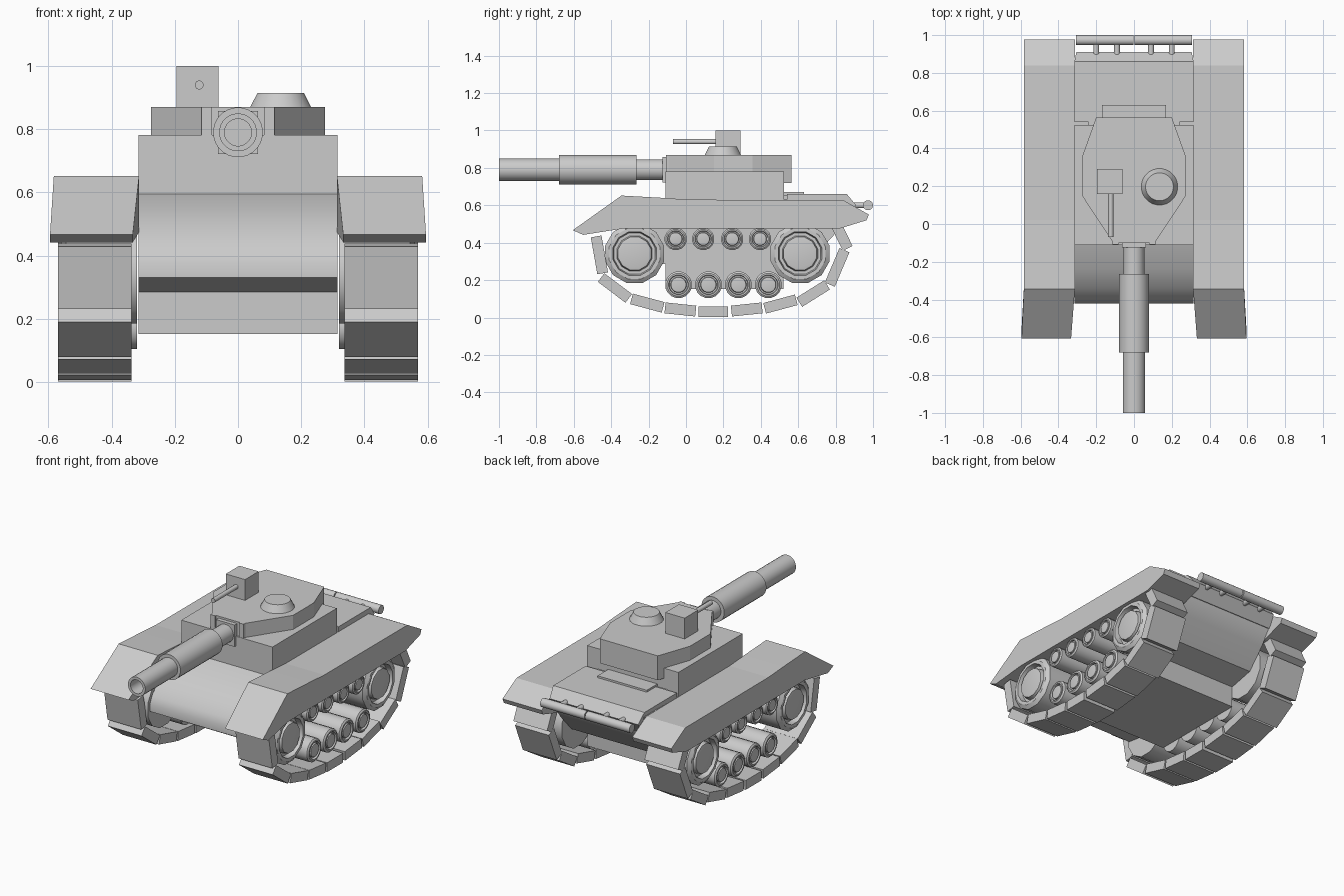
import bpy, bmesh, math
from mathutils import Matrix

if "Cube" in bpy.data.objects:
    bpy.data.objects.remove(bpy.data.objects["Cube"])


def finish(name, bm, mirror=False, smooth=False):
    bmesh.ops.remove_doubles(bm, verts=bm.verts, dist=1e-5)
    bmesh.ops.recalc_face_normals(bm, faces=bm.faces)
    me = bpy.data.meshes.new(name)
    bm.to_mesh(me)
    bm.free()
    ob = bpy.data.objects.new(name, me)
    bpy.context.collection.objects.link(ob)
    if mirror:
        ob.modifiers.new("Mirror", 'MIRROR')
    if smooth:
        bpy.ops.object.select_all(action='DESELECT')
        ob.select_set(True)
        bpy.context.view_layer.objects.active = ob
        bpy.ops.object.shade_smooth_by_angle(angle=math.radians(35))
    return ob


def prism(name, pts, a, b, axis='X', warp=None, mirror=False, smooth=False):
    """Extrude a 2D outline from a to b along an axis."""
    bm = bmesh.new()
    place = (lambda p, t: (t, p[0], p[1])) if axis == 'X' else (lambda p, t: (p[0], p[1], t))
    lo = [bm.verts.new(place(p, a)) for p in pts]
    hi = [bm.verts.new(place(p, b)) for p in pts]
    bm.faces.new(lo)
    bm.faces.new(hi)
    for i in range(len(pts)):
        j = (i + 1) % len(pts)
        bm.faces.new((lo[i], lo[j], hi[j], hi[i]))
    if warp:
        for v in bm.verts:
            v.co.x = warp(v.co)
    return finish(name, bm, mirror, smooth)


def box(name, x, y, z, mirror=False):
    return prism(name, [(y[0], z[0]), (y[1], z[0]), (y[1], z[1]), (y[0], z[1])],
                 x[0], x[1], mirror=mirror)


def lathe(name, prof, axis, at, segs=24, mirror=False):
    """Spin a (radius, distance) profile around an axis through a point."""
    bm = bmesh.new()
    rings = []
    for r, t in prof:
        ring = []
        for k in range(segs):
            a = 2 * math.pi * (k + 0.5) / segs
            c, s = r * math.cos(a), r * math.sin(a)
            p = {'X': (t, c, s), 'Y': (c, t, s), 'Z': (c, s, t)}[axis]
            ring.append(bm.verts.new([p[i] + at[i] for i in range(3)]))
        rings.append(ring)
    for r0, r1 in zip(rings, rings[1:]):
        for k in range(segs):
            m = (k + 1) % segs
            bm.faces.new((r0[k], r0[m], r1[m], r1[k]))
    return finish(name, bm, mirror, True)


def rod(name, r, a, b, axis, at, segs=16, mirror=False):
    return lathe(name, [(0, a), (r, a), (r, b), (0, b)], axis, at, segs, mirror)


# Hull body with curved glacis and undercut ends
prism("hull", [(-0.11, 0.63), (-0.11, 0.595), (-0.24, 0.55), (-0.34, 0.485), (-0.40, 0.42),
               (-0.42, 0.375), (-0.42, 0.33), (-0.11, 0.285), (-0.11, 0.152),
               (0.52, 0.152), (0.52, 0.285), (0.68, 0.32), (0.79, 0.44),
               (0.86, 0.54), (0.86, 0.63)], -0.315, 0.315, smooth=True)

# Raised engine deck with sloping tail
prism("rear_deck", [(0.54, 0.60), (0.54, 0.66), (0.86, 0.66), (0.91, 0.60), (0.86, 0.53)],
      -0.315, 0.315, warp=lambda c: c.x * (0.97 if c.y > 0.88 else 1))
box("deck_bridge", (-0.24, 0.24), (0.50, 0.55), (0.60, 0.655))
box("deck_hatch", (-0.17, 0.17), (0.50, 0.63), (0.63, 0.672))

# Fenders, flared at the front
prism("fenders", [(-0.605, 0.467), (-0.345, 0.652), (-0.13, 0.64), (0.02, 0.63), (0.84, 0.628),
                  (0.978, 0.55), (0.965, 0.52), (0.82, 0.475), (-0.34, 0.475), (-0.55, 0.442)],
      0.313, 0.583, mirror=True,
      warp=lambda c: c.x + (0.012 if c.y < -0.5 else 0) + (0.008 if c.y < -0.5 and c.x < 0.4 else 0))

# Turret base and turret
box("turret_base", (-0.315, 0.315), (-0.11, 0.525), (0.60, 0.782))
half = [(0.11, -0.10), (0.275, 0.15), (0.275, 0.355), (0.20, 0.565)]
prism("turret", half + [(-x, y) for x, y in reversed(half)], 0.718, 0.87, axis='Z')

# Gun mount
box("mount_cheeks", (0.082, 0.115), (-0.108, 0.02), (0.712, 0.87), mirror=True)
box("mantlet", (-0.064, 0.064), (-0.125, 0.0), (0.722, 0.858))

# Stepped barrel with hollow muzzle
lathe("gun_barrel", [(0, -0.10), (0.056, -0.10), (0.056, -0.265), (0.079, -0.265), (0.079, -0.68),
                     (0.060, -0.68), (0.060, -1.0), (0.043, -1.0), (0.043, -0.86), (0, -0.86)],
      'Y', (0, 0, 0.79), 24)

# Roof fittings
lathe("cupola", [(0, 0.86), (0.098, 0.868), (0.074, 0.915), (0, 0.915)], 'Z', (0.135, 0.197, 0), 24)
box("machine_gun_box", (-0.195, -0.062), (0.158, 0.292), (0.868, 1.0))
rod("machine_gun_barrel", 0.014, -0.07, 0.17, 'Y', (-0.123, 0, 0.94), 12)

# Rear bar on short supports
rod("rear_bar", 0.027, 0.003, 0.308, 'X', (0, 0.973, 0.60), mirror=True)
for x in (0.09, 0.2):
    rod("bar_support", 0.016, 0.86, 0.96, 'Y', (x, 0, 0.60), 12, mirror=True)

# Wheels: rim, groove and raised hub
def wheel(name, y, z, r, segs, x0=0.32, x1=0.56):
    d = r * 0.2
    prof = [(0, x0), (r, x0), (r, x1 - d * 0.5), (r * 0.86, x1), (r * 0.74, x1),
            (r * 0.70, x1 - d), (r * 0.60, x1 - d), (r * 0.56, x1 - d * 0.1),
            (r * 0.46, x1), (0, x1)]
    lathe(name, prof, 'X', (0, y, z), segs, mirror=True)

for y in (-0.275, 0.61):
    wheel("large_wheel", y, 0.342, 0.163, 12)
for y in (-0.04, 0.12, 0.28, 0.44):
    wheel("road_wheel", y, 0.175, 0.072, 16)
for y in (-0.055, 0.092, 0.247, 0.396):
    wheel("return_roller", y, 0.42, 0.06, 16)

# Track links: centre y, centre z, tilt in degrees, length
links = [(-0.463, 0.335, -80, 0.20), (-0.38, 0.158, -37, 0.185), (-0.207, 0.077, -15, 0.175),
         (-0.03, 0.043, -6, 0.165), (0.145, 0.031, 0, 0.157), (0.325, 0.043, 6, 0.165),
         (0.505, 0.072, 15, 0.175), (0.68, 0.128, 32, 0.175), (0.808, 0.268, 67, 0.20),
         (0.835, 0.43, -64, 0.135)]
for y, z, tilt, length in links:
    bm = bmesh.new()
    bmesh.ops.create_cube(bm, size=1, matrix=Matrix.Translation((0.453, y, z))
                          @ Matrix.Rotation(math.radians(tilt), 4, 'X')
                          @ Matrix.Diagonal((0.233, length, 0.058, 1)))
    finish("track_link", bm, mirror=True)
